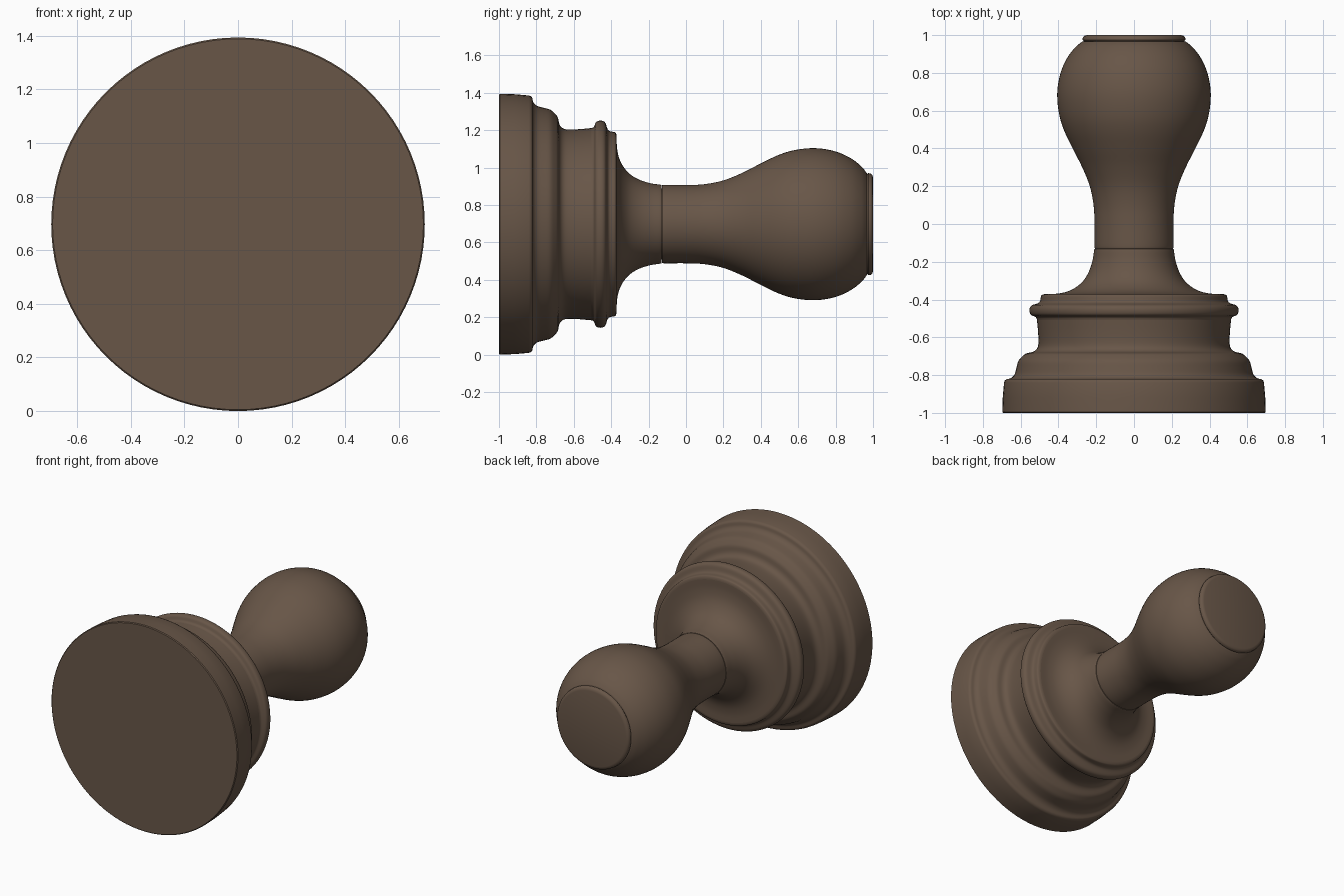
import bpy
import bmesh
import math
from mathutils import Vector

SIDES = 96
AXIS_Z = 0.697

cube = bpy.data.objects.get("Cube")
if cube:
    bpy.data.objects.remove(cube, do_unlink=True)

brown = bpy.data.materials.new("dark brown")
brown.use_nodes = True
colour = (0.138, 0.093, 0.064, 1)
brown.diffuse_color = colour
shader = next(n for n in brown.node_tree.nodes if n.type == 'BSDF_PRINCIPLED')
shader.inputs["Base Color"].default_value = colour
shader.inputs["Roughness"].default_value = 0.6


def smooth_curve(points, steps=5):
    """Catmull-Rom curve through (y, radius) points."""
    pts = [Vector(p) for p in points]
    pts = [2 * pts[0] - pts[1]] + pts + [2 * pts[-1] - pts[-2]]
    out = []
    for a, b, c, d in zip(pts, pts[1:], pts[2:], pts[3:]):
        for i in range(steps):
            t = i / steps
            out.append(0.5 * (2 * b + (c - a) * t + (2 * a - 5 * b + 4 * c - d) * t ** 2
                              + (3 * b - a - 3 * c + d) * t ** 3))
    return out + [pts[-2]]


def lathe(name, profile):
    """Turn a (y, radius) profile around the y axis and close both ends."""
    bm = bmesh.new()
    rings = []
    for y, r in profile:
        ring = []
        for k in range(SIDES):
            a = math.tau * k / SIDES
            ring.append(bm.verts.new((r * math.cos(a), y, r * math.sin(a))))
        rings.append(ring)
    for low, high in zip(rings, rings[1:]):
        for k in range(SIDES):
            n = (k + 1) % SIDES
            bm.faces.new((low[k], high[k], high[n], low[n]))
    bm.faces.new(rings[0])
    bm.faces.new(rings[-1])
    bmesh.ops.recalc_face_normals(bm, faces=bm.faces)
    mesh = bpy.data.meshes.new(name)
    bm.to_mesh(mesh)
    bm.free()
    mesh.materials.append(brown)
    obj = bpy.data.objects.new(name, mesh)
    obj.location.z = AXIS_Z
    bpy.context.collection.objects.link(obj)
    bpy.ops.object.select_all(action='DESELECT')
    obj.select_set(True)
    bpy.context.view_layer.objects.active = obj
    bpy.ops.object.shade_smooth_by_angle(angle=math.radians(40))
    return obj


# Wide round foot with a softened rim
lathe("base_plate", [(-1, 0.692), (-0.995, 0.697), (-0.92, 0.695), (-0.84, 0.688),
                     (-0.828, 0.684), (-0.82, 0.672), (-0.82, 0.6)])

# Stepped moulding: cove, rounded step and waist
lathe("base_moulding", smooth_curve([
    (-0.822, 0.672), (-0.815, 0.65), (-0.795, 0.632), (-0.76, 0.622), (-0.725, 0.612),
    (-0.7, 0.59), (-0.685, 0.57), (-0.677, 0.535), (-0.66, 0.514), (-0.63, 0.506),
    (-0.57, 0.508), (-0.505, 0.514)], 3))

# Raised bead and lip around the top of the base
lathe("bead_ring", smooth_curve([
    (-0.51, 0.513), (-0.493, 0.52), (-0.482, 0.545), (-0.465, 0.553), (-0.445, 0.552),
    (-0.43, 0.54), (-0.42, 0.51), (-0.408, 0.497), (-0.385, 0.493), (-0.376, 0.488),
    (-0.371, 0.475)], 3))

# Concave collar flaring out to the base
lathe("flared_collar", [(-0.385, 0.47)] + smooth_curve([
    (-0.371, 0.47), (-0.369, 0.41), (-0.358, 0.355), (-0.335, 0.308), (-0.3, 0.268),
    (-0.25, 0.238), (-0.19, 0.219), (-0.138, 0.211), (-0.131, 0.206)]))

# Thin recessed joint between collar and handle
lathe("joint_groove", [(-0.14, 0.19), (-0.11, 0.19)])

# Bulb-shaped handle
lathe("handle", smooth_curve([
    (-0.126, 0.204), (-0.118, 0.209), (0, 0.209), (0.1, 0.214), (0.2, 0.234),
    (0.3, 0.274), (0.4, 0.325), (0.49, 0.368), (0.57, 0.394), (0.66, 0.406),
    (0.74, 0.402), (0.82, 0.382), (0.89, 0.347), (0.94, 0.306), (0.967, 0.272)]))

# Flat disc on the handle end
lathe("end_cap", [(0.96, 0.262), (0.97, 0.268), (0.975, 0.273), (0.988, 0.271),
                  (0.996, 0.264), (1, 0.25)])
